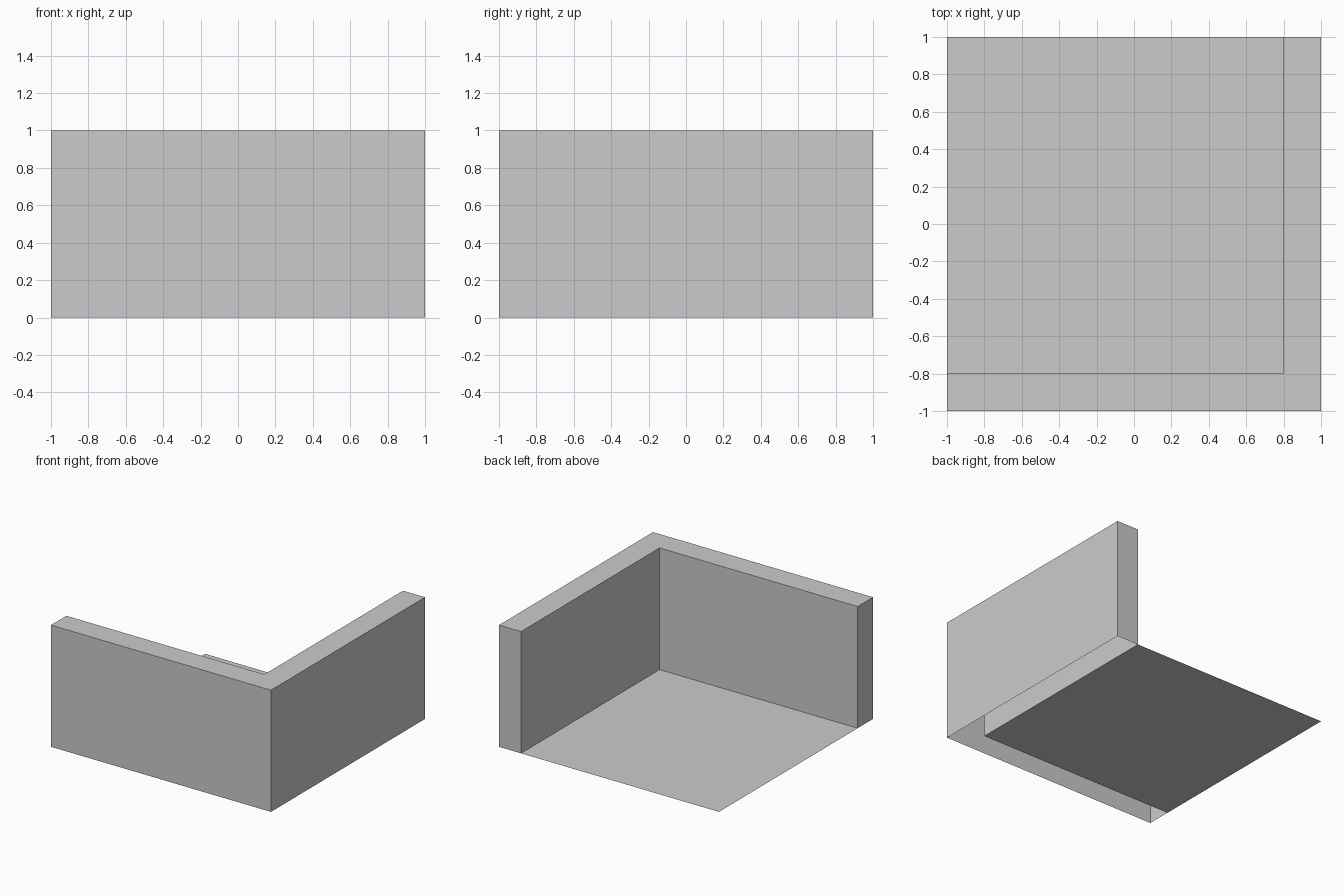
import bpy
import bmesh

if "Cube" in bpy.data.objects:
    bpy.data.objects.remove(bpy.data.objects["Cube"])

HALF, INNER, HEIGHT = 1.0, 0.8, 1.0


def finish(bm, name):
    mesh = bpy.data.meshes.new(name)
    bm.to_mesh(mesh)
    bm.free()
    obj = bpy.data.objects.new(name, mesh)
    bpy.context.collection.objects.link(obj)
    return obj


# L-shaped corner walls: extruded outline, left open underneath
outline = [(-HALF, -HALF), (HALF, -HALF), (HALF, HALF),
           (INNER, HALF), (INNER, -INNER), (-HALF, -INNER)]
bm = bmesh.new()
base = bm.faces.new([bm.verts.new((x, y, 0)) for x, y in outline])
edges = list(base.edges)
bmesh.ops.delete(bm, geom=[base], context='FACES_ONLY')
walls = bmesh.ops.extrude_edge_only(bm, edges=edges)["geom"]
top_verts = [v for v in walls if isinstance(v, bmesh.types.BMVert)]
bmesh.ops.translate(bm, verts=top_verts, vec=(0, 0, HEIGHT))
top_edges = [e for e in bm.edges if all(v in top_verts for v in e.verts)]
bmesh.ops.contextual_create(bm, geom=top_edges)
bmesh.ops.recalc_face_normals(bm, faces=bm.faces)
bm.faces.ensure_lookup_table()
# Make sure the shell faces outward (top cap points up)
cap = max(bm.faces, key=lambda f: f.calc_center_median().z)
if cap.normal.z < 0:
    bmesh.ops.reverse_faces(bm, faces=bm.faces)
finish(bm, "corner_walls")

# Thin floor sheet between the walls
bm = bmesh.new()
floor_outline = [(-HALF, -INNER), (INNER, -INNER), (INNER, HALF), (-HALF, HALF)]
bm.faces.new([bm.verts.new((x, y, 0)) for x, y in floor_outline])
finish(bm, "floor")
